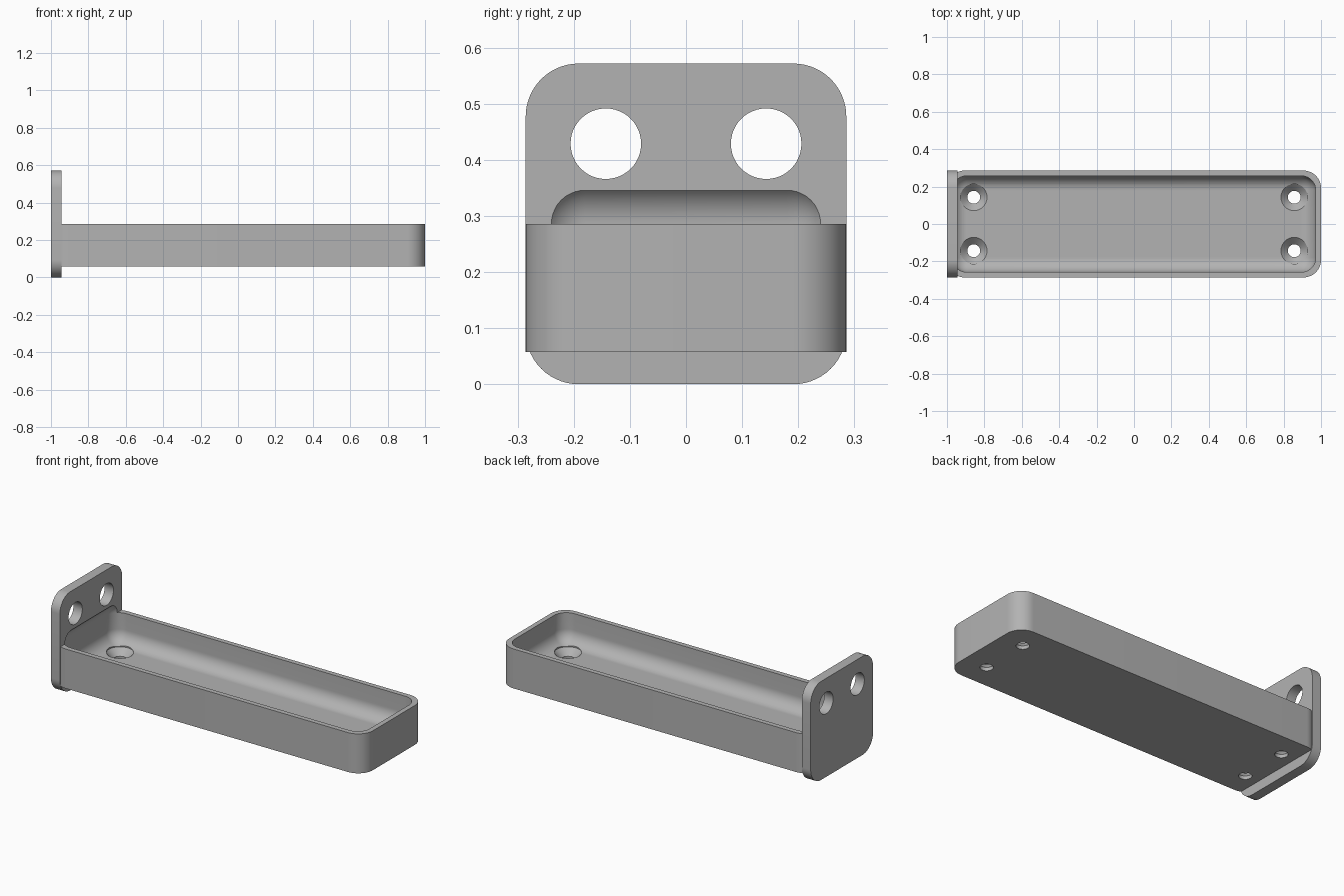
import bpy, bmesh, math
from mathutils import Matrix, Vector

if "Cube" in bpy.data.objects:
    bpy.data.objects.remove(bpy.data.objects["Cube"], do_unlink=True)

MM = 2 / 70          # the part is laid out on a 70-unit long module
CORNER = 3.3 * MM    # outer corner radius
FILLET = 2.7 * MM    # radius inside the tray

grey = bpy.data.materials.new("plain grey")
grey.use_nodes = True
colour = (0.45, 0.45, 0.45, 1)
grey.diffuse_color = colour
grey.node_tree.nodes["Principled BSDF"].inputs["Base Color"].default_value = colour


def make_object(name, bm):
    bmesh.ops.recalc_face_normals(bm, faces=bm.faces)
    mesh = bpy.data.meshes.new(name)
    bm.to_mesh(mesh)
    bm.free()
    mesh.materials.append(grey)
    obj = bpy.data.objects.new(name, mesh)
    bpy.context.collection.objects.link(obj)
    return obj


def rounded_box(name, low, high, radius, axis=None):
    """Box with edges along one axis rounded, or all edges if axis is None."""
    low, high = Vector(low), Vector(high)
    bm = bmesh.new()
    bmesh.ops.create_cube(bm, size=1)
    size = high - low
    for v in bm.verts:
        v.co = (low + high) / 2 + Vector(a * b for a, b in zip(v.co, size))
    edges = [e for e in bm.edges if axis is None
             or abs(e.verts[0].co[axis] - e.verts[1].co[axis]) > 1e-4]
    bmesh.ops.bevel(bm, geom=edges, offset=radius, segments=14,
                    profile=0.5, affect='EDGES', clamp_overlap=True)
    return make_object(name, bm)


def turned_cutter(name, profile, centre, rotation=Matrix()):
    """Solid of revolution from (radius, height) pairs, closed at both ends."""
    bm = bmesh.new()
    n = 48
    rings = [[bm.verts.new((r * math.cos(2 * math.pi * i / n),
                            r * math.sin(2 * math.pi * i / n), h))
              for i in range(n)] for r, h in profile]
    for a, b in zip(rings, rings[1:]):
        for i in range(n):
            j = (i + 1) % n
            bm.faces.new((a[i], a[j], b[j], b[i]))
    bm.faces.new(rings[0])
    bm.faces.new(rings[-1])
    bm.transform(Matrix.Translation(centre) @ rotation)
    return make_object(name, bm)


def combine(target, other, operation):
    mod = target.modifiers.new(other.name, 'BOOLEAN')
    mod.object, mod.operation, mod.solver = other, operation, 'EXACT'
    bpy.context.view_layer.objects.active = target
    bpy.ops.object.modifier_apply(modifier=mod.name)
    bpy.data.objects.remove(other, do_unlink=True)


# Tray block and upright mounting plate
half = 10 * MM
bracket = rounded_box("tray_bracket", (-1, -half, 2 * MM), (1, half, 10 * MM), CORNER, 2)
plate = rounded_box("mounting_plate", (-1, -half, 0), (-1 + 2 * MM, half, 20 * MM), CORNER, 0)
combine(bracket, plate, 'UNION')

# Filleted hollow, which also bites into the plate
floor = 4 * MM
hollow = rounded_box("hollow_cutter", (-34 * MM, -9 * MM, floor),
                     (34 * MM, 9 * MM, 10 * MM + FILLET), FILLET)
combine(bracket, hollow, 'DIFFERENCE')

# Countersunk screw holes in the floor and plain holes in the plate
sink = [(1.2 * MM, -3 * MM), (1.2 * MM, -1.3 * MM), (2.5 * MM, 0), (2.5 * MM, 2 * MM)]
bore = [(2.2 * MM, -4 * MM), (2.2 * MM, 4 * MM)]
for side in (-1, 1):
    y = side * 5 * MM
    for end in (-1, 1):
        combine(bracket, turned_cutter("screw_cutter", sink, (end * 30 * MM, y, floor)),
                'DIFFERENCE')
    combine(bracket, turned_cutter("bore_cutter", bore, (-1 + MM, y, 15 * MM),
                                   Matrix.Rotation(math.pi / 2, 4, 'Y')), 'DIFFERENCE')

# Smooth shading with crisp edges
bpy.ops.object.select_all(action='DESELECT')
bracket.select_set(True)
bpy.context.view_layer.objects.active = bracket
bpy.ops.object.shade_smooth_by_angle(angle=math.radians(30))
